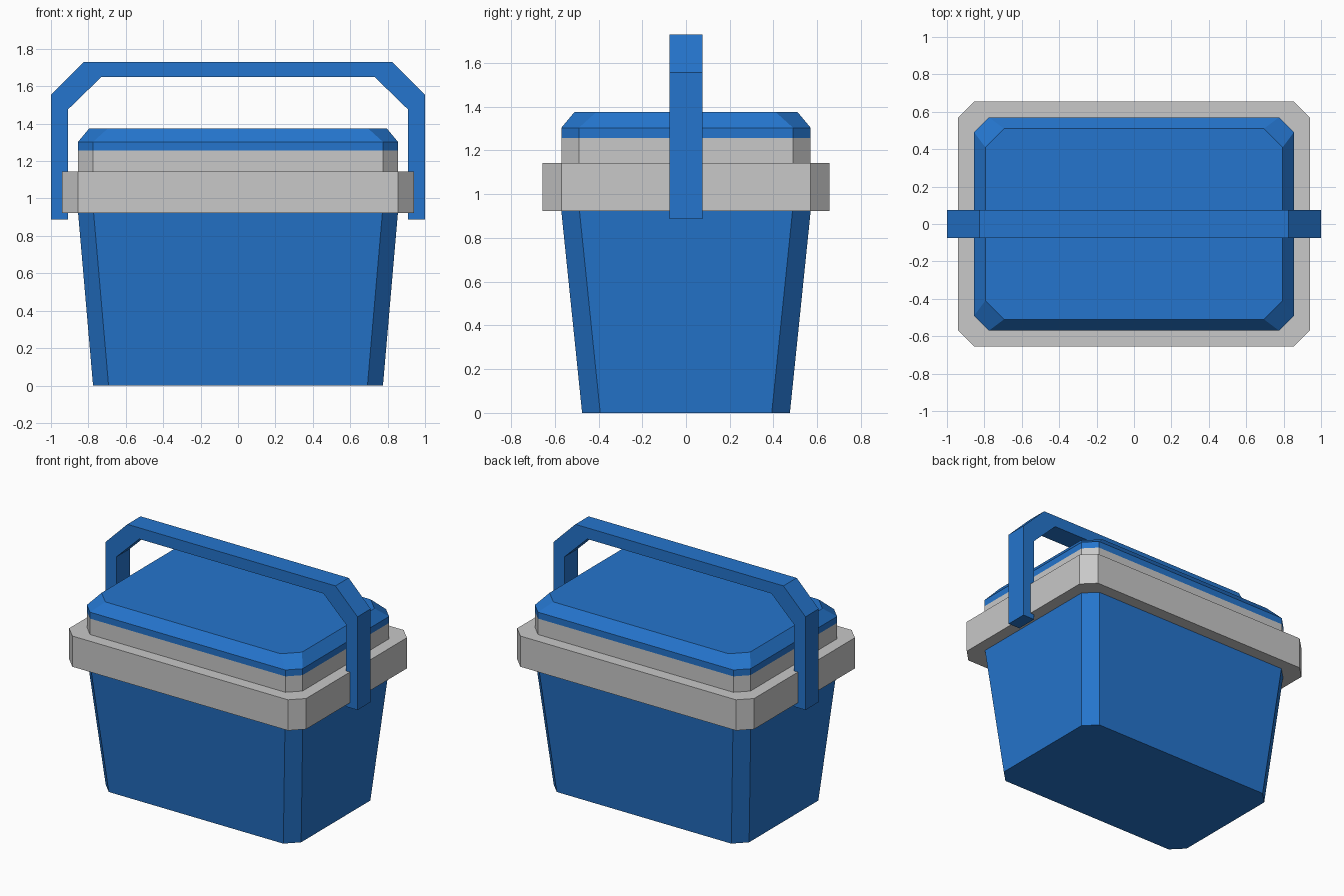
import bpy
import bmesh

cube = bpy.data.objects.get("Cube")
if cube:
    bpy.data.objects.remove(cube, do_unlink=True)


def make_material(name, rgb):
    mat = bpy.data.materials.new(name)
    mat.use_nodes = True
    mat.diffuse_color = (*rgb, 1)
    mat.node_tree.nodes["Principled BSDF"].inputs["Base Color"].default_value = (*rgb, 1)
    return mat


blue = make_material("blue plastic", (0.018, 0.178, 0.61))
grey = make_material("grey plastic", (0.58, 0.58, 0.58))


def finish(name, bm, materials):
    bmesh.ops.recalc_face_normals(bm, faces=bm.faces)
    mesh = bpy.data.meshes.new(name)
    bm.to_mesh(mesh)
    bm.free()
    for mat in materials:
        mesh.materials.append(mat)
    obj = bpy.data.objects.new(name, mesh)
    bpy.context.collection.objects.link(obj)
    return obj


def octagon(hx, hy, cut):
    """Rectangle outline with cut corners, counter-clockwise."""
    quarter = [(hx, hy - cut), (hx - cut, hy)]
    right_back = quarter
    left_back = [(-x, y) for x, y in reversed(quarter)]
    return right_back + left_back + [(-x, -y) for x, y in right_back + left_back]


def loft(name, levels, materials):
    """Stack cut-corner outlines given as (z, half width, half depth, cut)."""
    bm = bmesh.new()
    rings = [[bm.verts.new((x, y, z)) for x, y in octagon(hx, hy, cut)]
             for z, hx, hy, cut in levels]
    for low, high in zip(rings, rings[1:]):
        for i in range(len(low)):
            j = (i + 1) % len(low)
            bm.faces.new((low[i], low[j], high[j], high[i]))
    bm.faces.new(rings[0])
    bm.faces.new(rings[-1])
    return finish(name, bm, materials)


# Tapered box
loft("body", [(0, 0.775, 0.475, 0.083), (0.923, 0.855, 0.57, 0.083)], [blue])

# Wide rim around the top of the box
loft("rim", [(0.923, 0.94, 0.655, 0.085), (1.143, 0.94, 0.655, 0.085)], [grey])

# Lid: grey lower band, blue bevelled top
lid = loft("lid", [(1.143, 0.855, 0.57, 0.08), (1.257, 0.855, 0.57, 0.08),
                   (1.303, 0.855, 0.57, 0.08), (1.375, 0.795, 0.51, 0.1)],
           [grey, blue])
for face in lid.data.polygons:
    face.material_index = 1 if face.center.z > 1.257 else 0

# Carrying handle: an arch with cut corners
bm = bmesh.new()
outer = [(1, 0.887), (1, 1.555), (0.825, 1.73)]
inner = [(0.91, 0.887), (0.91, 1.475), (0.73, 1.65)]
outer += [(-x, z) for x, z in reversed(outer)]
inner += [(-x, z) for x, z in reversed(inner)]
sections = [[bm.verts.new((x, y, z)) for (x, z), y in
             ((o, -0.075), (o, 0.075), (i, 0.075), (i, -0.075))]
            for o, i in zip(outer, inner)]
for a, b in zip(sections, sections[1:]):
    for k in range(4):
        n = (k + 1) % 4
        bm.faces.new((a[k], a[n], b[n], b[k]))
bm.faces.new(sections[0])
bm.faces.new(sections[-1])
finish("handle", bm, [blue])
